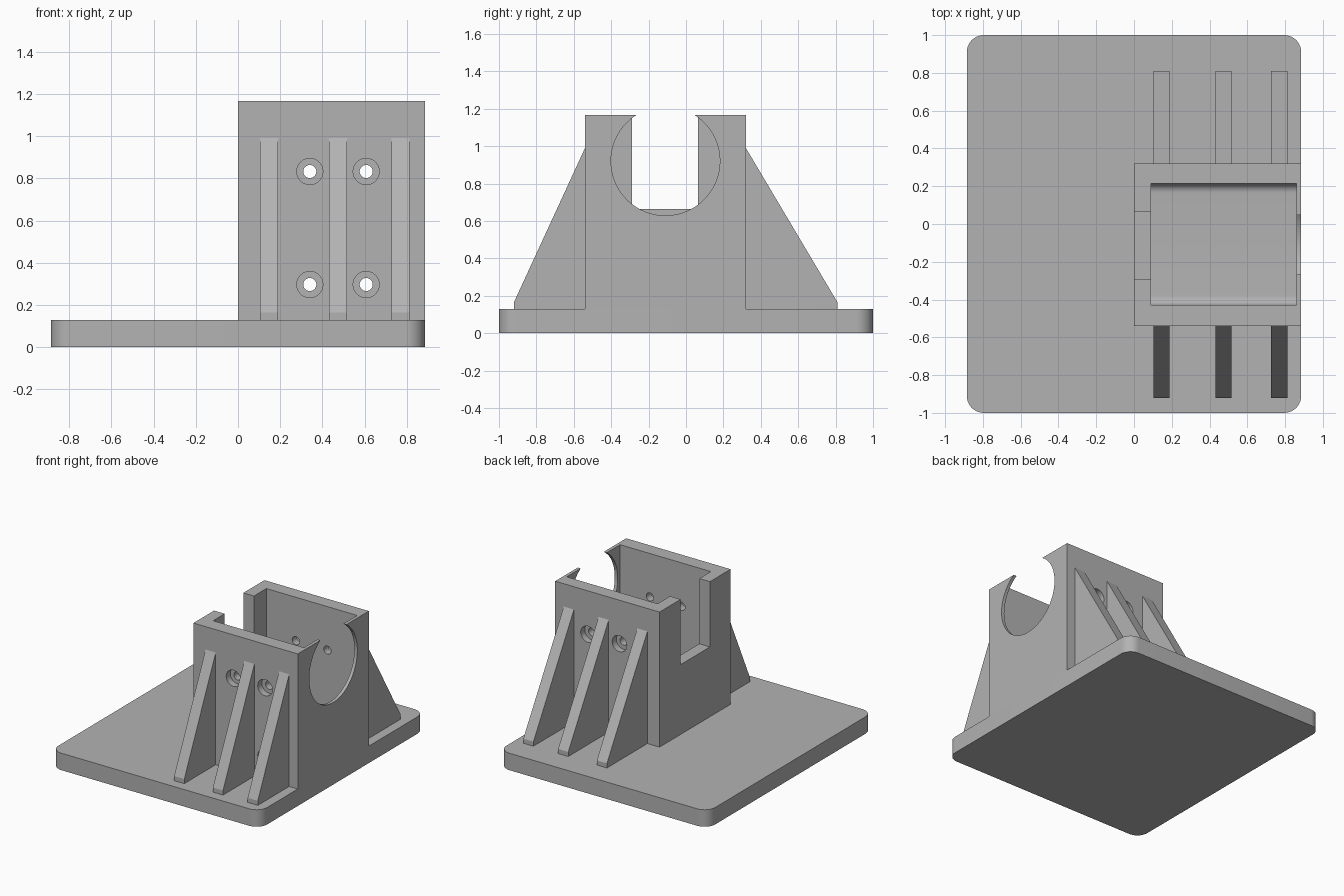
import bpy
import bmesh
from math import pi
from mathutils import Matrix, Vector

if "Cube" in bpy.data.objects:
    bpy.data.objects.remove(bpy.data.objects["Cube"], do_unlink=True)

grey = bpy.data.materials.new("plain grey")
grey.use_nodes = True
colour = (0.45, 0.45, 0.45, 1)
grey.diffuse_color = colour
grey.node_tree.nodes["Principled BSDF"].inputs["Base Color"].default_value = colour

PLATE_TOP = 0.13
FRONT, BACK, MID_Y = -0.54, 0.32, -0.11
RIGHT, TOP = 0.885, 1.165


def finish(name, bm):
    mesh = bpy.data.meshes.new(name)
    bmesh.ops.recalc_face_normals(bm, faces=bm.faces[:])
    bm.to_mesh(mesh)
    bm.free()
    mesh.materials.append(grey)
    obj = bpy.data.objects.new(name, mesh)
    bpy.context.collection.objects.link(obj)
    return obj


def box(name, low, high, round_axis=None, radius=0, pick=lambda e: True):
    """Box between two corners, optionally rounding edges along one axis."""
    low, high = Vector(low), Vector(high)
    bm = bmesh.new()
    bmesh.ops.create_cube(bm, size=1)
    for v in bm.verts:
        v.co = (low + high) / 2 + v.co * (high - low)
    if round_axis is not None:
        edges = [e for e in bm.edges if pick(e)
                 and abs((e.verts[0].co - e.verts[1].co).normalized()[round_axis]) > 0.9]
        bmesh.ops.bevel(bm, geom=edges, offset=radius, segments=10,
                        profile=0.5, affect='EDGES')
    return finish(name, bm)


def cylinder(name, centre, radius, length, axis, sides):
    bm = bmesh.new()
    turn = Matrix.Rotation(pi / 2, 4, 'Y' if axis == 'X' else 'X')
    bmesh.ops.create_cone(bm, cap_ends=True, segments=sides, radius1=radius,
                          radius2=radius, depth=length,
                          matrix=Matrix.Translation(centre) @ turn)
    return finish(name, bm)


def cut(target, cutter):
    mod = target.modifiers.new("cut", 'BOOLEAN')
    mod.operation = 'DIFFERENCE'
    mod.solver = 'EXACT'
    mod.object = cutter
    cutter.hide_render = True
    bpy.context.view_layer.objects.active = target
    bpy.ops.object.modifier_apply(modifier=mod.name)
    bpy.data.objects.remove(cutter, do_unlink=True)


def smooth(obj):
    bpy.ops.object.select_all(action='DESELECT')
    obj.select_set(True)
    bpy.context.view_layer.objects.active = obj
    bpy.ops.object.shade_smooth_by_angle(angle=pi / 6)


# Base plate with rounded corners
plate = box("base_plate", (-RIGHT, -1, 0), (RIGHT, 1, PLATE_TOP), 2, 0.09)
smooth(plate)

# Open-topped housing with a filleted pocket
housing = box("housing", (0, FRONT, PLATE_TOP), (RIGHT, BACK, TOP))
cut(housing, box("pocket_cutter", (0.09, -0.43, 0.15), (0.86, 0.215, 1.4), 0, 0.05,
                 lambda e: e.verts[0].co.z < 0.5))

# Rectangular slot in the left-hand wall, round opening in the thin wall
cut(housing, box("slot_cutter", (-0.1, -0.29, 0.665), (0.2, 0.065, 1.4)))
cut(housing, cylinder("opening_cutter", (0.88, MID_Y, 0.92), 0.291, 0.2, 'X', 96))

# Counterbored bolt holes through the front and back walls
for x in (0.34, 0.607):
    for z in (0.297, 0.832):
        cut(housing, cylinder("bolt_cutter", (x, MID_Y, z), 0.031, 1.2, 'Y', 32))
        for y in (FRONT, BACK):
            cut(housing, cylinder("counterbore_cutter", (x, y, z), 0.062, 0.1, 'Y', 32))
smooth(housing)


# Sloping ribs, three on each side
def rib(name, x, wall, foot):
    profile = [(wall, PLATE_TOP), (foot, PLATE_TOP), (foot, 0.165), (wall, 0.99)]
    bm = bmesh.new()
    face = bm.faces.new([bm.verts.new((x, y, z)) for y, z in profile])
    side = bmesh.ops.extrude_face_region(bm, geom=[face])["geom"]
    bmesh.ops.translate(bm, vec=(0.086, 0, 0),
                        verts=[g for g in side if isinstance(g, bmesh.types.BMVert)])
    return finish(name, bm)


for place, x in (("right", 0.103), ("middle", 0.431), ("left", 0.726)):
    # The model's left is +x
    rib("front_rib_" + place, x, FRONT, -0.92)
    rib("back_rib_" + place, x, BACK, 0.81)
